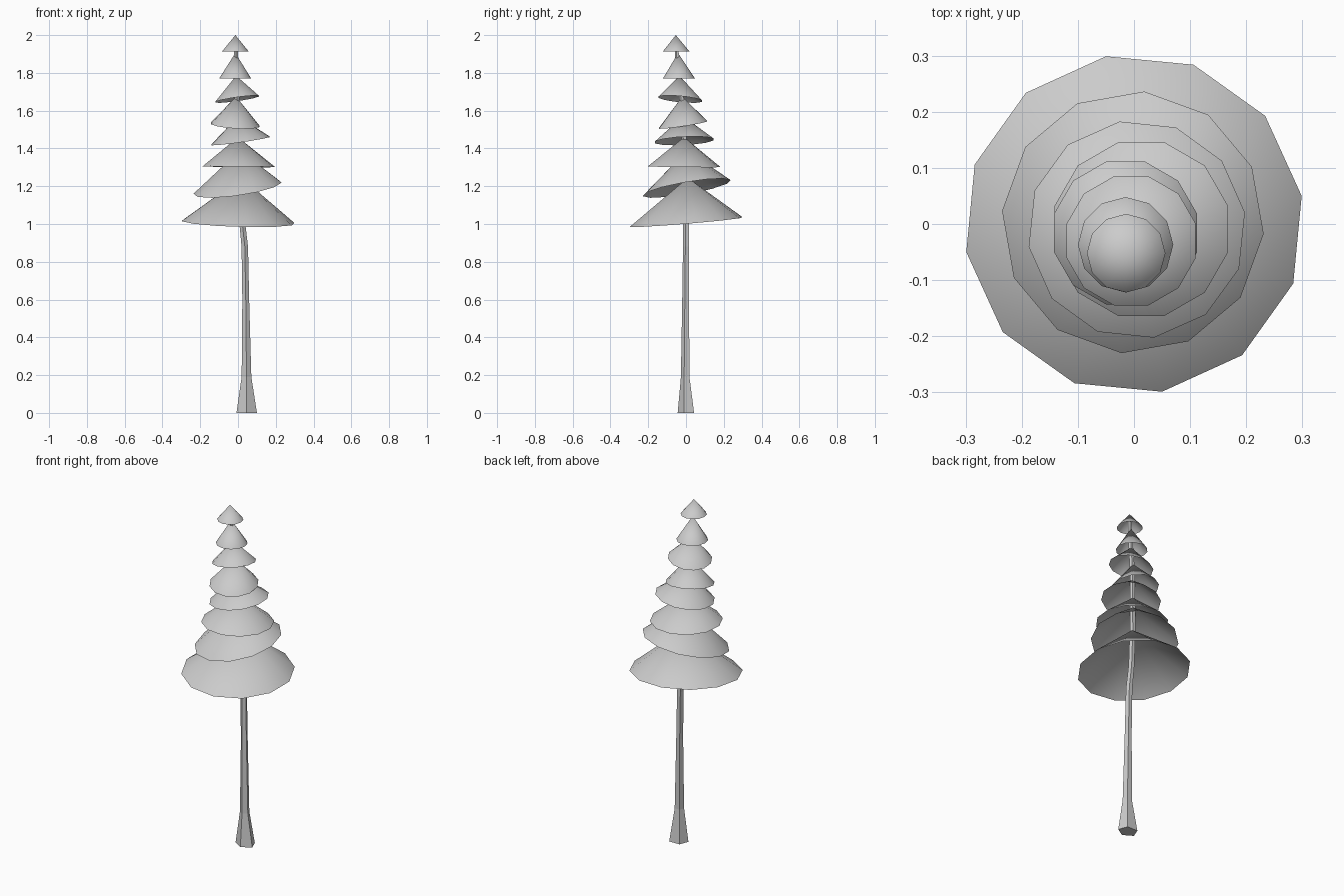
import bpy, math


def add_mesh(name, verts, faces, smooth):
    mesh = bpy.data.meshes.new(name)
    mesh.from_pydata(verts, [], faces)
    mesh.update()
    for p in mesh.polygons:
        p.use_smooth = smooth
    obj = bpy.data.objects.new(name, mesh)
    bpy.context.collection.objects.link(obj)
    return obj


def ring(cx, cy, cz, rx, ry, sides, phase, sx=0.0, sy=0.0):
    pts = []
    for i in range(sides):
        a = math.radians(phase) + 2 * math.pi * i / sides
        dx, dy = rx * math.cos(a), ry * math.sin(a)
        pts.append((cx + dx, cy + dy, cz + sx * dx + sy * dy))
    return pts


# Foliage: open, slightly tilted 12-sided cones
# rim centre, radius, phase, tilt x, tilt y, apex
TIERS = [
    ((0.0, 0.0, 1.01), 0.303, 9.5, -0.03, 0.083, (0.02, 0.01, 1.245)),
    ((-0.002, 0.003, 1.19), 0.234, -5, 0.14, 0.17, (0.01, 0.005, 1.39)),
    ((0.005, -0.01, 1.303), 0.195, 9, -0.01, -0.01, (0.0, -0.01, 1.46)),
    ((0.013, -0.009, 1.44), 0.16, 15, 0.14, 0.05, (0.0, -0.015, 1.57)),
    ((-0.015, -0.016, 1.525), 0.132, 15, -0.06, 0.15, (-0.01, -0.02, 1.675)),
    ((-0.005, -0.03, 1.661), 0.119, 15, 0.14, -0.09, (-0.01, -0.035, 1.785)),
    ((-0.015, -0.037, 1.77), 0.085, 0, 0.0, 0.0, (-0.014, -0.042, 1.905)),
    ((-0.014, -0.052, 1.914), 0.07, 0, 0.0, 0.0, (-0.014, -0.054, 2.0)),
]
for n, (c, r, phase, sx, sy, apex) in enumerate(TIERS, 1):
    verts = ring(*c, r, r, 12, phase, sx, sy) + [apex]
    faces = [(i, (i + 1) % 12, 12) for i in range(12)]
    add_mesh(f"foliage_tier_{n}", verts, faces, True)

# Trunk: bent, tapering five-sided column with a flared foot
SIDES = 5
PATH = [  # x, y, z, radius x, radius y
    (0.046, 0.004, 0.0, 0.057, 0.048),
    (0.045, -0.002, 0.19, 0.027, 0.025),
    (0.041, 0.0, 0.6, 0.019, 0.02),
    (0.036, 0.002, 0.88, 0.018, 0.018),
    (0.020, 0.002, 1.03, 0.016, 0.017),
    (0.010, 0.0, 1.25, 0.016, 0.016),
    (-0.004, -0.018, 1.62, 0.014, 0.014),
    (-0.010, -0.045, 1.88, 0.012, 0.012),
    (-0.013, -0.052, 1.95, 0.010, 0.010),
]
verts, faces = [], [tuple(reversed(range(SIDES)))]
for x, y, z, rx, ry in PATH:
    verts += ring(x, y, z, rx, ry, SIDES, 18 + 180)
for k in range(len(PATH) - 1):
    for i in range(SIDES):
        a, b = k * SIDES + i, k * SIDES + (i + 1) % SIDES
        faces.append((a, b, b + SIDES, a + SIDES))
last = (len(PATH) - 1) * SIDES
faces.append(tuple(range(last, last + SIDES)))
add_mesh("trunk", verts, faces, False)
